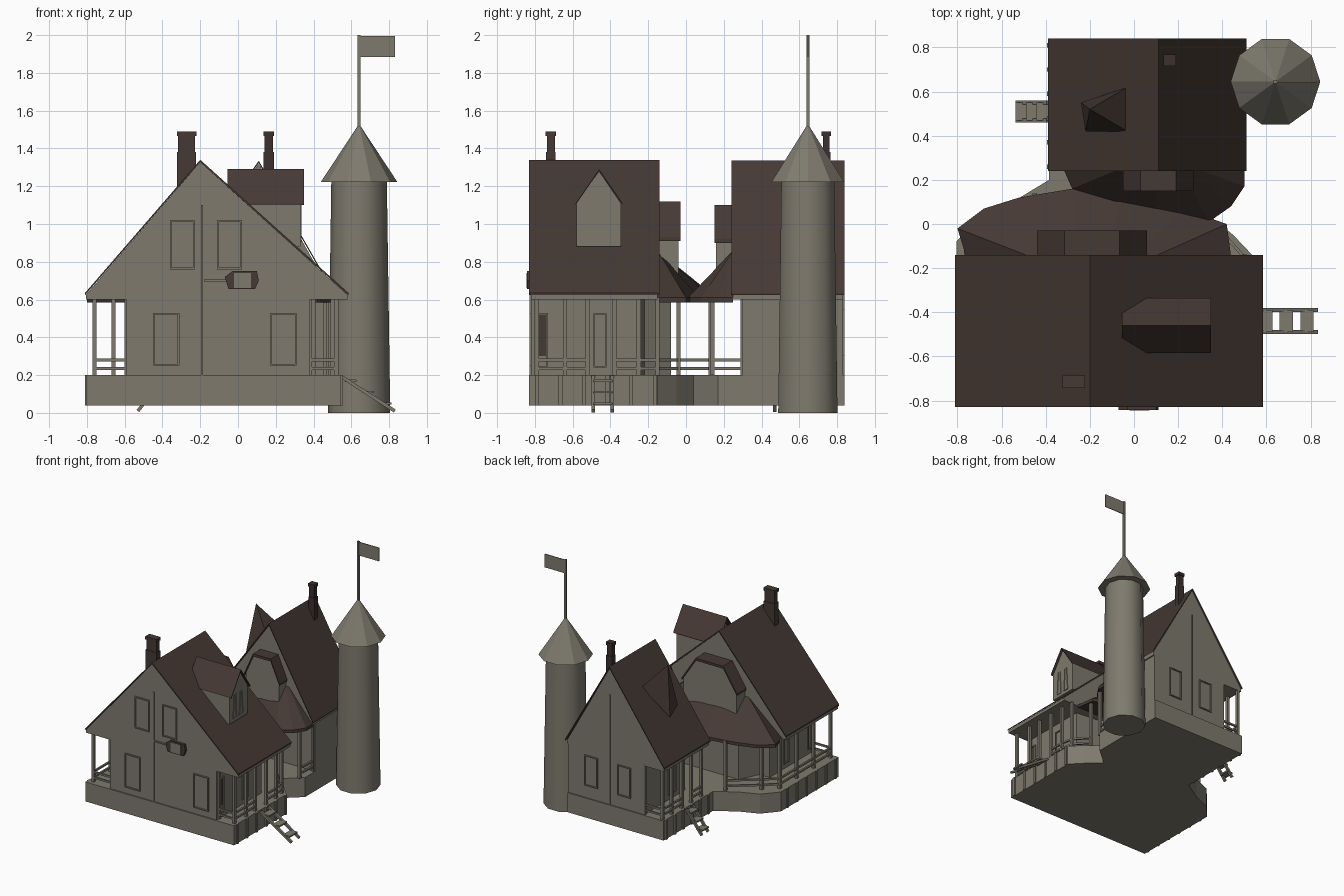
import bpy, math
from mathutils import Vector

if "Cube" in bpy.data.objects:
    bpy.data.objects.remove(bpy.data.objects["Cube"])


def material(name, rgb):
    m = bpy.data.materials.new(name)
    m.diffuse_color = (*rgb, 1)
    m.use_nodes = True
    m.node_tree.nodes["Principled BSDF"].inputs["Base Color"].default_value = m.diffuse_color
    return m


WALL = material("grey_stone", (0.21, 0.195, 0.155))
ROOF = material("brown_shingle", (0.06, 0.041, 0.034))
DARK = material("dark_brick", (0.045, 0.03, 0.027))


def mesh(name, verts, faces, mat):
    me = bpy.data.meshes.new(name)
    me.from_pydata(verts, [], faces)
    me.materials.append(mat)
    ob = bpy.data.objects.new(name, me)
    bpy.context.collection.objects.link(ob)
    return ob


def prism(name, pts, lo, hi, mat, axis="z"):
    """Extrude a 2D outline along an axis."""
    put = {"z": lambda a, b, c: (a, b, c), "y": lambda a, b, c: (a, c, b),
           "x": lambda a, b, c: (c, a, b)}[axis]
    n = len(pts)
    area = sum(pts[i][0] * pts[(i + 1) % n][1] - pts[(i + 1) % n][0] * pts[i][1] for i in range(n))
    if (area < 0) != (axis == "y"):
        pts = pts[::-1]
    verts = [put(a, b, lo) for a, b in pts] + [put(a, b, hi) for a, b in pts]
    faces = [tuple(range(n))[::-1], tuple(range(n, 2 * n))]
    faces += [(i, (i + 1) % n, n + (i + 1) % n, n + i) for i in range(n)]
    return mesh(name, verts, faces, mat)


def box(name, x0, x1, y0, y1, z0, z1, mat=WALL):
    return prism(name, [(x0, y0), (x1, y0), (x1, y1), (x0, y1)], z0, z1, mat)


def beam(name, a, b, r=0.008, mat=WALL):
    a, b = Vector(a), Vector(b)
    d = (b - a).normalized()
    s = d.cross((0, 0, 1) if abs(d.z) < 0.9 else (1, 0, 0)).normalized() * r
    t = s.cross(d).normalized() * r
    verts = [p + q for p in (a, b) for q in (s + t, t - s, -s - t, s - t)]
    return mesh(name, verts, [(0, 1, 2, 3), (7, 6, 5, 4)] +
                [(i, i + 4, (i + 1) % 4 + 4, (i + 1) % 4) for i in range(4)], mat)


def gable_roof(name, a, peak, b, lo, hi, axis="y", t=0.012):
    """Thin roof slabs following an eave-peak-eave line."""
    line = [a, peak, b]
    return prism(name, line + [(p, z - t) for p, z in line[::-1]], lo, hi, ROOF, axis)


def window(name, u0, u1, z0, z1, wall, out, axis="y"):
    """Frame strips on a wall facing along the given axis."""
    f, depth = 0.009, sorted((wall, wall + out * 0.009))
    for k, (a, b, c, d) in enumerate([(u0, u0 + f, z0, z1), (u1 - f, u1, z0, z1),
                                      (u0, u1, z1 - f, z1), (u0, u1, z0, z0 + f)]):
        prism(f"{name}_frame_{k}", [(a, c), (b, c), (b, d), (a, d)], *depth, WALL, axis)


# foundation under both houses and the middle porch
prism("foundation", [(-.805, -.83), (.545, -.83), (.545, -.15), (.45, -.05), (.34, .04), (.49, .17),
                     (.49, .84), (-.385, .84), (-.385, .2), (-.55, .1), (-.7, .04), (-.805, -.08)],
      .04, .2, WALL)
for i in range(6):
    y = -.8 + i * .125
    box(f"foundation_rib_right_{i}", .545, .555, y, y + .02, .04, .2)
    box(f"foundation_rib_left_{i}", -.811, -.805, y, y + .02, .04, .2)
    box(f"foundation_rib_rear_{i}", -.395, -.385, .25 + i * .11, .27 + i * .11, .04, .2)

# front house: lower walls, gable storey, roof
prism("front_house_walls", [(-.59, -.82), (.38, -.82), (.38, -.24), (.16, -.22), (.08, -.08),
                            (-.42, -.08), (-.5, -.24), (-.59, -.24)], .2, .62, WALL)
prism("front_house_gable", [(-.805, .6), (.58, .6), (.58, .625), (-.2, 1.328), (-.805, .625)],
      -.82, -.15, WALL, "y")
gable_roof("front_house_roof", (-.81, .635), (-.2, 1.34), (.585, .635), -.83, -.14)
box("front_centre_batten", -.195, -.185, -.828, -.82, .2, 1.1)

# back house
box("back_house_walls", -.2, .49, .3, .83, .2, .62)
prism("back_house_gable", [(-.385, .6), (.5, .6), (.5, .625), (.11, 1.32), (-.385, .625)],
      .25, .83, WALL, "y")
gable_roof("back_house_roof", (-.39, .635), (.11, 1.335), (.51, .635), .24, .84)
box("back_centre_batten", .105, .115, .83, .838, .2, 1.1)

# windows
for x in (-.36, -.11):
    window("front_upper_window", x, x + .13, .76, 1.02, -.82, -1)
for x in (-.45, .17):
    window("front_lower_window", x, x + .14, .25, .53, -.82, -1)
for x in (-.08, .22):
    window("back_lower_window", x, x + .12, .3, .55, .83, 1)
for y in (-.8, -.49):
    window("right_window", y, y + .07, .24, .53, .38, 1, "x")
    window("left_window", y, y + .07, .24, .53, -.59, -1, "x")
window("rear_left_window", .42, .52, .24, .53, -.2, -1, "x")
box("right_window_pane", .38, .384, -.79, -.74, .3, .52, ROOF)

# window box hanging on the front gable
prism("front_window_box", [(-.07, .72), (-.03, .75), (.1, .75), (.11, .7), (.09, .655), (-.05, .655)],
      -.842, -.82, ROOF, "y")
box("window_box_front", -.02, .07, -.844, -.842, .66, .74)
beam("window_box_bracket", (-.18, -.825, .7), (-.06, -.825, .7), .005)

# large dormer on the right slope
prism("right_dormer_walls", [(-.58, .88), (-.345, .88), (-.345, 1.11), (-.46, 1.28), (-.58, 1.11)],
      0, .33, WALL, "x")
gable_roof("right_dormer_roof", (-.585, 1.108), (-.46, 1.29), (-.335, 1.108), -.055, .35, "x", .008)
for y in (-.51, -.43):
    for s in (-1, 1):
        beam("dormer_window_edge", (.33, y + s * .022, .91), (.33, y + s * .01, 1.1), .005)
    beam("dormer_window_sill", (.33, y - .022, .91), (.33, y + .022, .91), .005)

# pointed dormer on the rear left slope
mesh("rear_pointed_dormer", [(-.2, .52, 1.31), (-.22, .42, .95), (-.03, .42, 1.12),
                             (-.03, .62, 1.12), (-.24, .55, .9)],
     [(0, 1, 2), (0, 2, 3), (0, 3, 4), (0, 4, 1), (1, 4, 3, 2)], ROOF)


# middle porch roofs sloping away from the facing gables
def skirt(name, outer, cx, wall_y, mat):
    n = len(outer)
    verts = [(x, y, .61) for x, y in outer]
    verts += [(cx + (x - cx) * .45, wall_y, .86) for x, y in outer]
    verts += [(x, y, .585) for x, y in outer]
    faces = [(i, i + 1, n + i + 1, n + i) for i in range(n - 1)]
    faces += [(i, 2 * n + i, 2 * n + i + 1, i + 1) for i in range(n - 1)]
    faces.append(tuple(range(2 * n, 3 * n)))
    return mesh(name, verts, faces, mat)


FRONT_EDGE = [(.44, -.15), (.42, 0), (.22, .07), (-.05, .14), (-.28, .16), (-.52, .12),
              (-.68, .07), (-.8, -.02), (-.76, -.15)]
BACK_EDGE = [(-.32, .25), (-.28, .16), (-.1, .08), (.1, .05), (.34, .01), (.44, .08), (.5, .17), (.5, .25)]
skirt("front_porch_roof", FRONT_EDGE, -.19, -.15, ROOF)
skirt("back_porch_roof", BACK_EDGE, .11, .25, ROOF)


# gabled bays on the facing gables
def bay(name, x0, x1, y0, y1, eave, top):
    c = (x0 + x1) / 2
    w = (x1 - x0) * .25
    prism(name + "_walls", [(x0 + .01, .68), (x1 - .01, .68), (x1 - .01, eave), (c + w, top - .02),
                            (c - w, top - .02), (x0 + .01, eave)], y0 + .01, y1 - .01, WALL, "y")
    line = [(x0, eave), (c - w, top), (c + w, top), (x1, eave)]
    prism(name + "_roof", line + [(x, z - .02) for x, z in line[::-1]], y0, y1, ROOF, "y")


bay("front_bay", -.44, .06, -.16, -.03, .93, 1.12)
bay("back_bay", -.05, .27, .15, .26, .92, 1.1)

# chimneys with caps
for name, x0, x1, y0, y1, z, m in (("front_chimney", -.322, -.222, -.74, -.69, 1.1, ROOF),
                                  ("back_chimney", .135, .19, .72, .765, 1.15, DARK)):
    box(name, x0, x1, y0, y1, z, 1.38, m)
    box(name + "_neck", x0 + .005, x1 - .005, y0 + .004, y1 - .004, 1.38, 1.47, m)
    box(name + "_cap", x0 - .001, x1 + .001, y0 - .003, y1 + .003, 1.465, 1.49, m)


# porch posts and railings
def porch(name, path):
    for i, (x, y) in enumerate(path):
        beam(f"{name}_post_{i}", (x, y, .2), (x, y, .61), .011)
        if i:
            px, py = path[i - 1]
            for z in (.235, .28):
                beam(f"{name}_rail_{i}", (px, py, z), (x, y, z), .007)


porch("left_porch", [(-.59, -.79), (-.76, -.79), (-.76, -.57), (-.76, -.35), (-.76, -.13),
                     (-.66, -.04), (-.45, .13)])
porch("right_porch_front", [(.38, -.79), (.52, -.79), (.52, -.64), (.52, -.52)])
porch("right_porch_back", [(.52, -.38), (.52, -.25), (.5, -.15), (.4, -.04)])
porch("rear_porch_side", [(.47, .3), (.46, .14)])
porch("rear_porch_left_a", [(-.36, .32), (-.36, .45)])
porch("rear_porch_left_b", [(-.36, .57), (-.36, .7), (-.36, .82), (-.2, .82)])


# side stairs: two stringers and treads
def stairs(name, x0, x1, y0, y1):
    for y in (y0, y1):
        beam(name + "_stringer", (x0, y, .19), (x1, y, .01), .009)
    for i in range(3):
        f = (i + .5) / 3
        x, z = x0 + (x1 - x0) * f, .2 - .18 * f
        box(f"{name}_tread_{i}", x - .03, x + .03, y0, y1, z - .006, z + .006)


stairs("right_stairs", .55, .83, -.49, -.39)
stairs("left_stairs", -.39, -.53, .47, .55)


# ten-sided tower, cone roof, flag
def ring(r):
    return [(.641 + r * math.cos(math.tau * i / 10), .645 + r * math.sin(math.tau * i / 10))
            for i in range(10)]


tower = [(x, y, 0) for x, y in ring(.165)] + [(x, y, 1.23) for x, y in ring(.147)]
shaft = mesh("tower", tower, [tuple(range(10))[::-1], tuple(range(10, 20))] +
             [(i, (i + 1) % 10, (i + 1) % 10 + 10, i + 10) for i in range(10)], WALL)
for p in shaft.data.polygons:
    p.use_smooth = len(p.vertices) == 4
mesh("tower_cone_roof", [(x, y, 1.222) for x, y in ring(.203)] + [(.641, .645, 1.53)],
     [tuple(range(10))[::-1]] + [(i, (i + 1) % 10, 10) for i in range(10)], WALL)
beam("flag_pole", (.641, .645, 1.5), (.641, .645, 2), .008)
box("flag", .645, .83, .642, .648, 1.885, 1.995)
